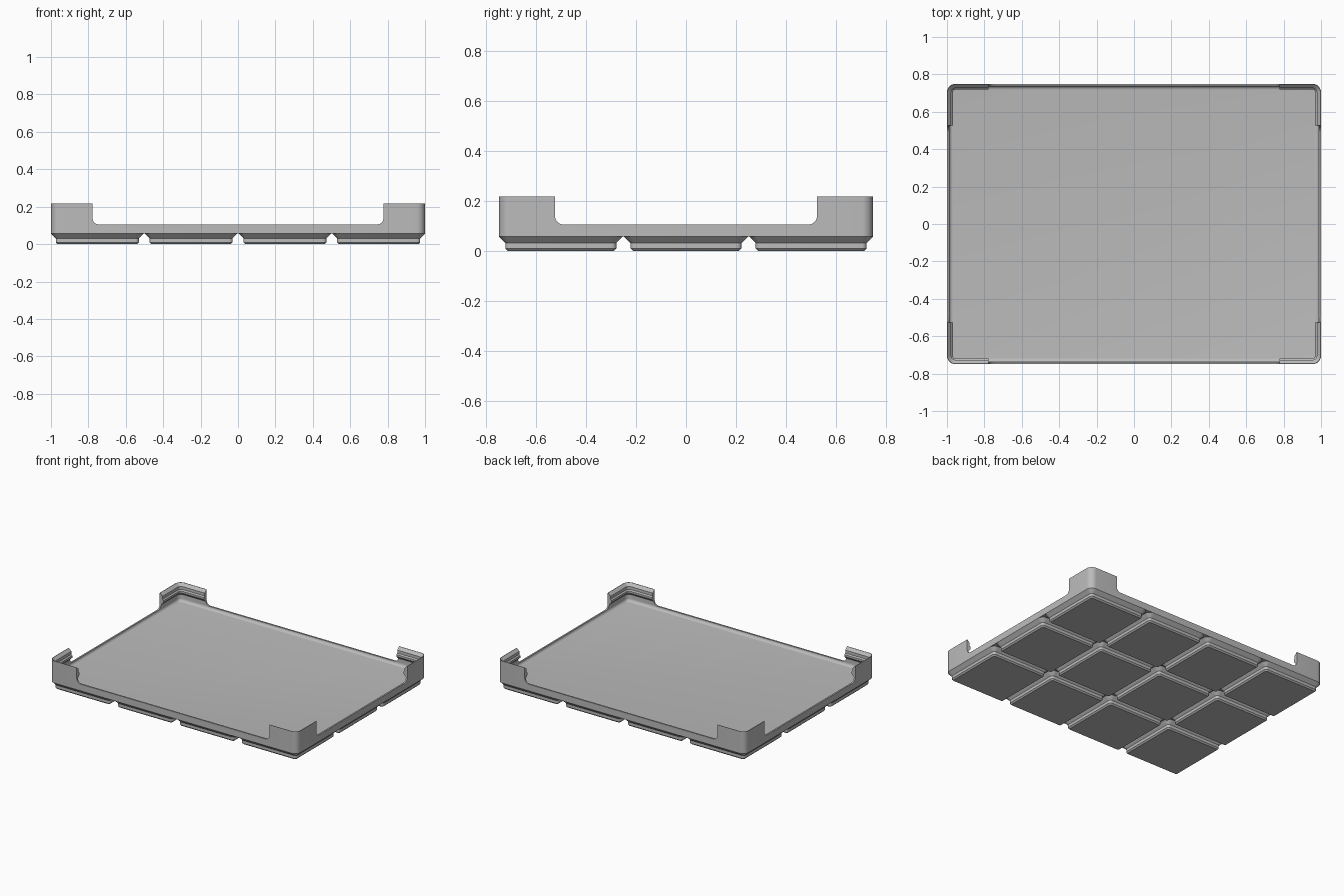
import bpy, bmesh, math

if "Cube" in bpy.data.objects:
    bpy.data.objects.remove(bpy.data.objects["Cube"])

MM = 2 / 167.5                      # working unit: millimetres
W, D, R = 167.5, 125.5, 3.75        # tray footprint and corner radius
TOP, LOW, FLOOR = 18.2, 8.8, 7.0    # corner height, low wall height, inner floor
SEG = 8

grey = bpy.data.materials.new("grey plastic")
grey.diffuse_color = (0.5, 0.5, 0.5, 1)
grey.use_nodes = True
grey.node_tree.nodes["Principled BSDF"].inputs["Base Color"].default_value = grey.diffuse_color


def ring(bm, w, d, r, z, cx=0, cy=0):
    """Rounded rectangle of vertices."""
    out = []
    for i, (sx, sy) in enumerate([(1, 1), (-1, 1), (-1, -1), (1, -1)]):
        for k in range(SEG + 1):
            a = math.pi / 2 * (i + k / SEG)
            out.append(bm.verts.new(((cx + sx * (w / 2 - r) + r * math.cos(a)) * MM,
                                     (cy + sy * (d / 2 - r) + r * math.sin(a)) * MM,
                                     z * MM)))
    return out


def loft(bm, rings):
    """Skin consecutive rings and cap both ends."""
    n = len(rings[0])
    for a, b in zip(rings, rings[1:]):
        for i in range(n):
            j = (i + 1) % n
            bm.faces.new((a[i], a[j], b[j], b[i]))
    bm.faces.new(rings[0][::-1])
    bm.faces.new(rings[-1])


def finish(bm, name):
    bmesh.ops.recalc_face_normals(bm, faces=bm.faces)
    me = bpy.data.meshes.new(name)
    bm.to_mesh(me)
    bm.free()
    me.materials.append(grey)
    ob = bpy.data.objects.new(name, me)
    bpy.context.collection.objects.link(ob)
    return ob


def smooth(ob):
    bpy.ops.object.select_all(action='DESELECT')
    ob.select_set(True)
    bpy.context.view_layer.objects.active = ob
    bpy.ops.object.shade_smooth_by_angle(angle=math.radians(30))


# tray: (inset, height) profile up the outside, down the stacking lip, to the floor
wall, fillet = 0.95, 1.7
profile = [(0, 4.75), (0, TOP), (0.25, TOP), (1.9, TOP - 1.65), (1.9, TOP - 3.45),
           (2.6, TOP - 4.15), (2.6, TOP - 5.35), (wall, TOP - 7.0)]
for k in range(7):
    a = math.pi / 2 * k / 6
    profile.append((wall + fillet * (1 - math.cos(a)), FLOOR + fillet * (1 - math.sin(a))))
bm = bmesh.new()
loft(bm, [ring(bm, W - 2 * i, D - 2 * i, R - i, z) for i, z in profile])
tray = finish(bm, "tray")


# cutters that lower the walls between the corners, with rounded lower corners
def wall_cutter(name, half, length, r, along_y):
    pts = [(-half, 40), (half, 40)]
    for sx in (1, -1):
        arc = [(sx * (half - r + r * math.cos(a)), LOW + r - r * math.sin(a))
               for a in (math.pi / 2 * k / 8 for k in range(9))]
        pts += arc if sx == 1 else arc[::-1]
    bm = bmesh.new()
    ends = []
    for s in (-length, length):
        ends.append([bm.verts.new((u * MM, s * MM, z * MM) if along_y
                                  else (s * MM, u * MM, z * MM)) for u, z in pts])
    loft(bm, ends)
    ob = finish(bm, name)
    ob.hide_render = True
    ob.hide_set(True)
    mod = tray.modifiers.new(name, 'BOOLEAN')
    mod.operation, mod.solver, mod.object = 'DIFFERENCE', 'EXACT', ob
    return ob


cutters = [wall_cutter("long_wall_cutter", 65.1, 100, 2.8, True),
           wall_cutter("short_wall_cutter", 44.0, 120, 3.0, False)]
bpy.context.view_layer.objects.active = tray
for mod in list(tray.modifiers):
    bpy.ops.object.modifier_apply(modifier=mod.name)
for c in cutters:
    bpy.data.objects.remove(c)
smooth(tray)

# grid of stepped feet
foot = [(35.6, 0.8, 0), (37.2, 1.6, 0.8), (37.2, 1.6, 2.6), (41.5, 3.75, 4.75)]
for ix in range(4):
    for iy in range(3):
        bm = bmesh.new()
        cx, cy = (ix - 1.5) * 42, (iy - 1) * 42
        loft(bm, [ring(bm, s, s, r, z, cx, cy) for s, r, z in foot])
        smooth(finish(bm, f"foot_{ix + 1}_{iy + 1}"))
